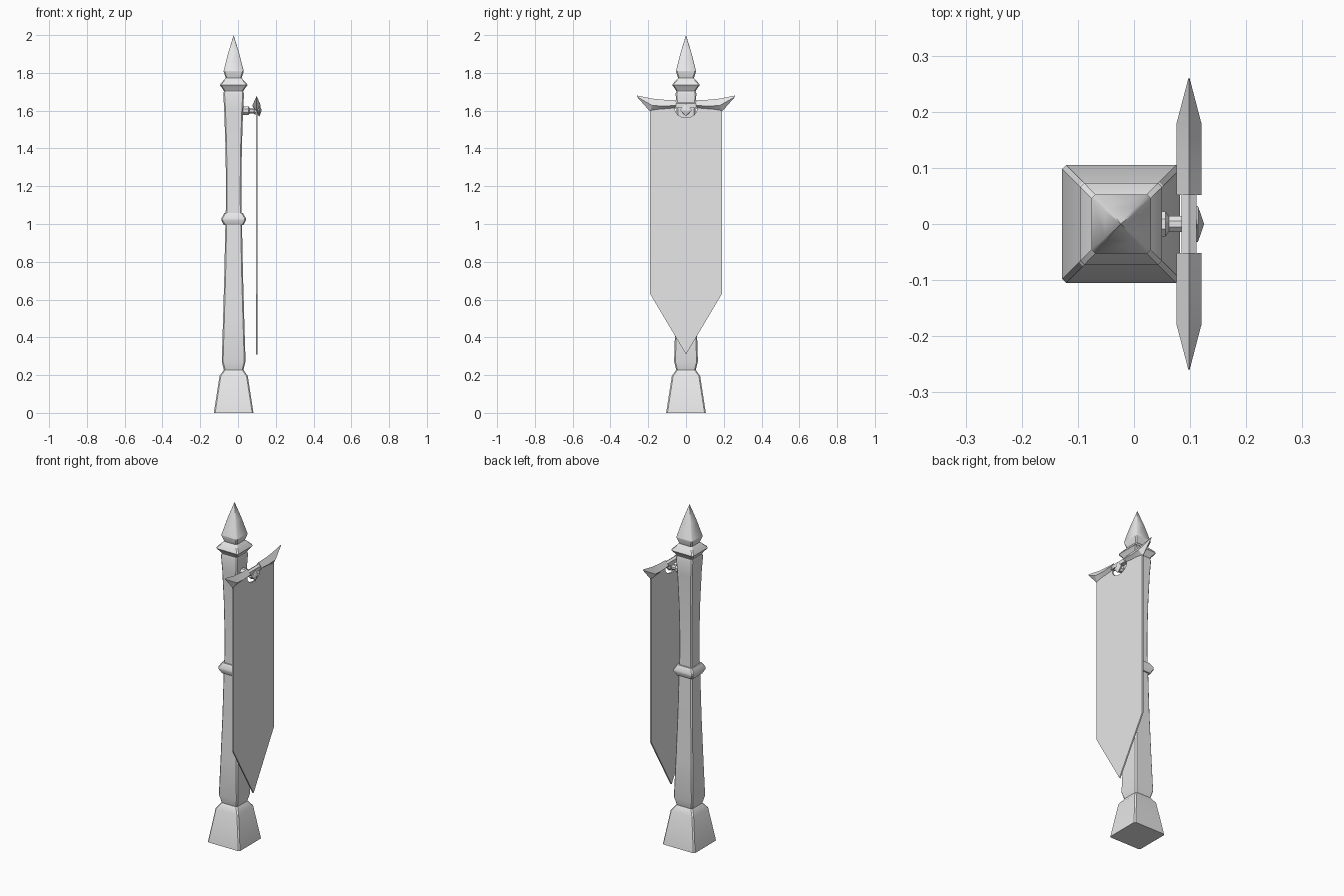
import bpy, bmesh, math

if "Cube" in bpy.data.objects:
    bpy.data.objects.remove(bpy.data.objects["Cube"])

grey = bpy.data.materials.new("plain grey")
grey.diffuse_color = (0.8, 0.8, 0.8, 1)
grey.use_nodes = True
grey.node_tree.nodes["Principled BSDF"].inputs["Base Color"].default_value = grey.diffuse_color
PX = -0.023   # pole axis
BX = 0.098    # banner plane


def finish(name, bm, angle=30):
    bmesh.ops.recalc_face_normals(bm, faces=bm.faces)
    me = bpy.data.meshes.new(name)
    bm.to_mesh(me)
    bm.free()
    ob = bpy.data.objects.new(name, me)
    bpy.context.collection.objects.link(ob)
    me.materials.append(grey)
    bpy.ops.object.select_all(action='DESELECT')
    ob.select_set(True)
    bpy.context.view_layer.objects.active = ob
    bpy.ops.object.shade_smooth_by_angle(angle=math.radians(angle))
    return ob


def loft(name, rings, angle=30):
    """Skin a list of equal-length point rings and cap both ends."""
    bm = bmesh.new()
    vs = [[bm.verts.new(p) for p in r] for r in rings]
    n = len(vs[0])
    for a, b in zip(vs, vs[1:]):
        for i in range(n):
            j = (i + 1) % n
            bm.faces.new((a[i], a[j], b[j], b[i]))
    bm.faces.new(vs[0][::-1])
    bm.faces.new(vs[-1])
    bmesh.ops.remove_doubles(bm, verts=bm.verts, dist=1e-5)
    return finish(name, bm, angle)


def square(h, z):
    """Square ring with chamfered corners around the pole axis."""
    c = h - min(0.007, h * 0.15)
    return [(PX + x, y, z) for x, y in ((h, -c), (h, c), (c, h), (-c, h),
                                        (-h, c), (-h, -c), (-c, -h), (c, -h))]


def post(name, profile, angle=30):
    return loft(name, [square(h, z) for h, z in profile], angle)


def along_x(name, profile, n, z, phase=0.0):
    """Turned piece along x, from (x, radius) pairs."""
    return loft(name, [[(x, r * math.cos(phase + i * math.tau / n),
                         z + r * math.sin(phase + i * math.tau / n))
                        for i in range(n)] for x, r in profile])


# Pole: flared foot, waist and tapering shaft
post("pole", [(0.105, 0), (0.075, 0.195), (0.052, 0.228), (0.063, 0.272),
              (0.056, 0.5), (0.049, 0.75), (0.044, 1.0), (0.041, 1.1),
              (0.041, 1.25), (0.044, 1.42), (0.050, 1.6), (0.055, 1.69),
              (0.050, 1.705)])
post("middle_ring", [(0.040, 0.995), (0.052, 0.995), (0.065, 1.02),
                     (0.065, 1.03), (0.050, 1.057), (0.038, 1.057)])

# Finial: collar, neck and spire
post("collar", [(0.052, 1.703), (0.056, 1.712), (0.073, 1.735), (0.070, 1.742),
                (0.043, 1.772), (0.040, 1.776)])
post("spire_neck", [(0.042, 1.772), (0.053, 1.806), (0.053, 1.811)])
post("spire", [(0.053, 1.811), (0.029, 1.905), (0.0001, 2.0)], 60)

# Arm holding the banner, and the pointed boss in front of it
along_x("arm", [(0.015, 0.024), (0.056, 0.024), (0.062, 0.015), (0.085, 0.015),
                (0.087, 0.022), (0.094, 0.022), (0.108, 0.018)], 8, 1.6, math.pi / 8)
along_x("boss", [(0.104, 0.022), (0.111, 0.032), (0.114, 0.032),
                 (0.125, 0.0001)], 4, 1.602)

# Crossbar: thin centre with an upswept pointed wing on each side
loft("crossbar_centre", [[(BX + dx, y, z) for dx, z in
                          ((0.013, 1.615), (0.013, 1.637), (0, 1.645),
                           (-0.013, 1.637), (-0.013, 1.615))]
                         for y in (-0.06, 0.06)])
for s, side in ((1, "back"), (-1, "front")):
    rings = []
    for y0, y1, w, lo, mid, hi in ((0.052, 0.052, 0.022, 1.612, 1.628, 1.655),
                                   (0.12, 0.12, 0.022, 1.606, 1.624, 1.658),
                                   (0.19, 0.18, 0.022, 1.595, 1.628, 1.664),
                                   (0.255, 0.26, 0.001, 1.668, 1.674, 1.68)):
        rings.append([(BX, s * y0, lo), (BX + w, s * y1, mid),
                      (BX, s * y1, hi), (BX - w, s * y1, mid)])
    loft("crossbar_wing_" + side, rings)

# Banner cloth: pointed bottom and a round notch at the top for the arm
outline = [(-0.06, 1.62), (-0.19, 1.62), (-0.19, 0.63), (0, 0.31),
           (0.19, 0.63), (0.19, 1.62), (0.06, 1.62)]
outline += [(0.06 * math.cos(a), 1.61 - 0.047 * math.sin(a))
            for a in (math.pi * k / 8 for k in range(1, 8))]
bm = bmesh.new()
face = bm.faces.new([bm.verts.new((BX - 0.004, y, z)) for y, z in outline])
ext = bmesh.ops.extrude_face_region(bm, geom=[face], use_keep_orig=True)
bmesh.ops.translate(bm, vec=(0.008, 0, 0),
                    verts=[g for g in ext["geom"] if isinstance(g, bmesh.types.BMVert)])
finish("banner_cloth", bm)
